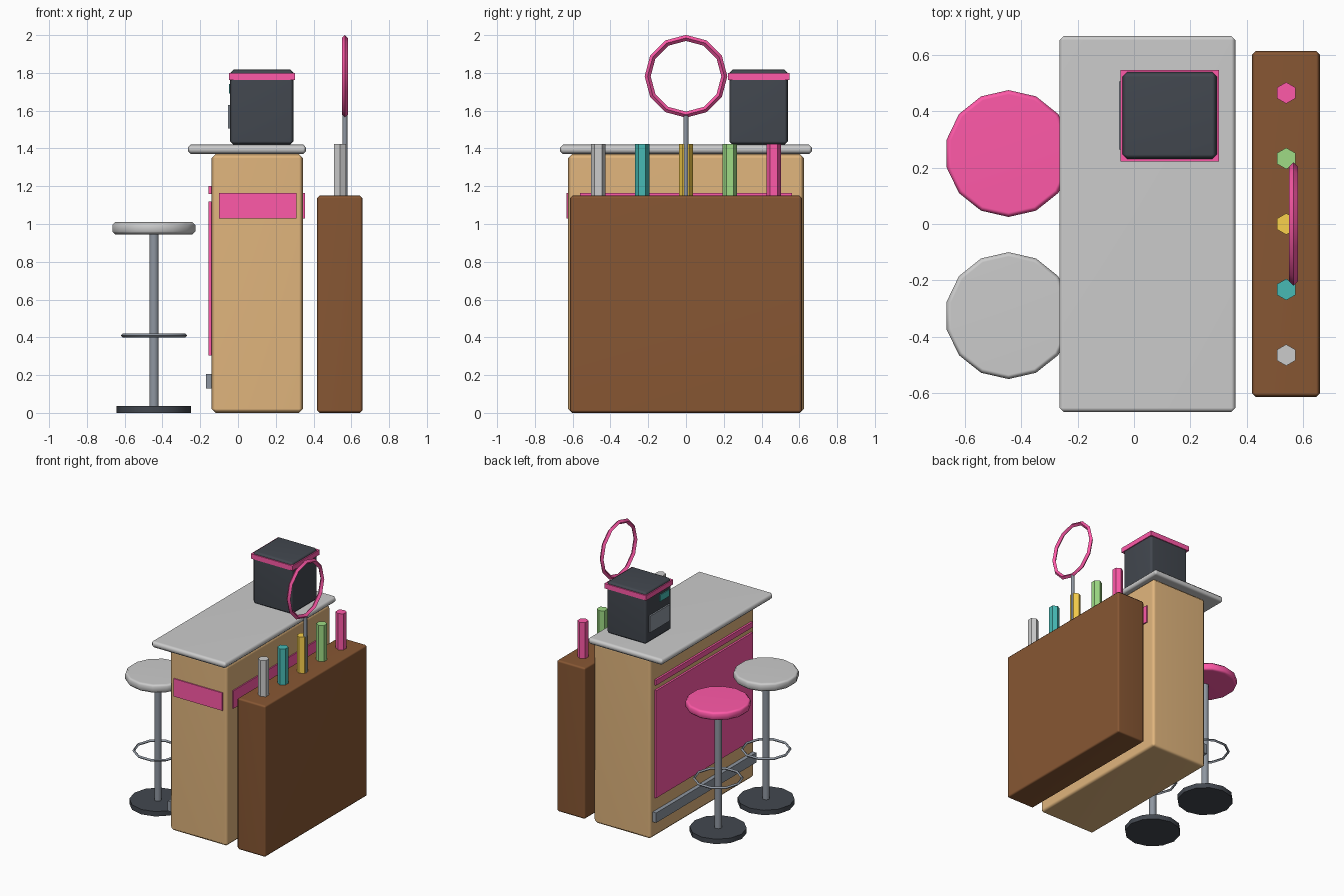
import bpy, bmesh, math
from mathutils import Matrix, Color

if "Cube" in bpy.data.objects:
    bpy.data.objects.remove(bpy.data.objects["Cube"])


def mat(name, r, g, b):
    m = bpy.data.materials.new(name)
    m.diffuse_color = (*Color((r, g, b)).from_srgb_to_scene_linear(), 1)
    m.use_nodes = True
    m.node_tree.nodes["Principled BSDF"].inputs["Base Color"].default_value = m.diffuse_color
    return m


PINK = mat("pink", 1.0, 0.35, 0.66)
TAN = mat("tan_wood", 0.88, 0.71, 0.49)
BROWN = mat("brown_wood", 0.53, 0.34, 0.20)
DARK = mat("charcoal", 0.26, 0.28, 0.31)
STEEL = mat("steel", 0.56, 0.59, 0.63)
GREEN = mat("green", 0.62, 0.86, 0.52)
YELLOW = mat("yellow", 0.98, 0.82, 0.30)
TEAL = mat("teal", 0.28, 0.73, 0.71)


def finish(name, bm, material, bevel=0):
    if bevel:
        edges = [e for e in bm.edges if e.calc_face_angle(0) > 0.8]
        bmesh.ops.bevel(bm, geom=edges, offset=bevel, segments=1, affect='EDGES')
    me = bpy.data.meshes.new(name)
    bm.to_mesh(me)
    bm.free()
    ob = bpy.data.objects.new(name, me)
    bpy.context.collection.objects.link(ob)
    if material:
        me.materials.append(material)
    # smooth small angles, keep big faces flat
    me.shade_smooth()
    me.set_sharp_from_angle(angle=math.radians(50))
    wn = ob.modifiers.new("weighted_normal", 'WEIGHTED_NORMAL')
    wn.keep_sharp = True
    return ob


def box(name, xs, ys, zs, material=None, bevel=0):
    bm = bmesh.new()
    bmesh.ops.create_cube(bm, size=1)
    for v in bm.verts:
        v.co = [lo + (c + 0.5) * (hi - lo) for c, (lo, hi) in zip(v.co, (xs, ys, zs))]
    return finish(name, bm, material, bevel)


def cyl(name, x, y, z0, z1, r, sides, material=None, bevel=0):
    # first corner of the polygon points along +y
    bm = bmesh.new()
    bmesh.ops.create_cone(bm, cap_ends=True, segments=sides, radius1=r, radius2=r,
                          depth=z1 - z0, matrix=Matrix.Translation((x, y, (z0 + z1) / 2)))
    return finish(name, bm, material, bevel)


def ring(name, loc, R, r, n, k, material, upright=False):
    bm = bmesh.new()
    rows = []
    for i in range(n):
        a = 2 * math.pi * i / n
        row = []
        for j in range(k):
            b = 2 * math.pi * j / k
            d, h = R + r * math.cos(b), r * math.sin(b)
            p = (h, d * math.sin(a), d * math.cos(a)) if upright else \
                (d * math.cos(a), d * math.sin(a), h)
            row.append(bm.verts.new([p[c] + loc[c] for c in range(3)]))
        rows.append(row)
    for i in range(n):
        for j in range(k):
            A, B, l = rows[i], rows[(i + 1) % n], (j + 1) % k
            bm.faces.new((A[j], B[j], B[l], A[l]))
    bmesh.ops.recalc_face_normals(bm, faces=bm.faces)
    return finish(name, bm, material)


# Counter body and top
box("counter_body", (-0.14, 0.345), (-0.624, 0.624), (0, 1.37), TAN, 0.022)
box("counter_top", (-0.265, 0.36), (-0.667, 0.667), (1.37, 1.42), None, 0.015)

# Pink panels and the kick rail
box("guest_panel", (-0.155, -0.13), (-0.58, 0.58), (0.305, 1.12), PINK)
box("guest_strip", (-0.155, -0.13), (-0.58, 0.58), (1.16, 1.20), PINK)
box("end_panel", (-0.10, 0.31), (-0.632, -0.61), (1.03, 1.165), PINK)
box("server_strip", (0.33, 0.354), (-0.56, 0.56), (1.03, 1.165), PINK)
box("kick_rail", (-0.17, -0.13), (-0.60, 0.60), (0.13, 0.205), STEEL)

# Back shelf with a row of bottles
box("back_shelf", (0.418, 0.66), (-0.614, 0.614), (0, 1.15), BROWN, 0.014)
for i, m in enumerate((None, TEAL, YELLOW, GREEN, PINK)):
    cyl(f"bottle_{i + 1}", 0.54, -0.465 + 0.2325 * i, 1.14, 1.424, 0.038, 6, m)

# Hoop sign on a post
cyl("hoop_post", 0.566, 0, 1.14, 1.575, 0.013, 8, STEEL)
ring("hoop", (0.566, 0, 1.782), 0.203, 0.016, 12, 4, PINK, upright=True)

# Counter machine with trim, screen and display
box("machine_body", (-0.042, 0.295), (0.229, 0.54), (1.42, 1.817), DARK, 0.018)
box("machine_trim", (-0.048, 0.302), (0.222, 0.547), (1.763, 1.80), PINK)
box("machine_panel", (-0.053, -0.03), (0.265, 0.505), (1.505, 1.63), STEEL)
box("machine_display", (-0.048, -0.03), (0.265, 0.375), (1.69, 1.74), TEAL)

# Bar stools
for i, (y, m) in enumerate(((0.25, PINK), (-0.325, None))):
    x = -0.445
    cyl(f"stool_seat_{i + 1}", x, y, 0.945, 1.01, 0.225, 14, m, 0.015)
    cyl(f"stool_pole_{i + 1}", x, y, 0.03, 0.95, 0.026, 10, STEEL)
    cyl(f"stool_base_{i + 1}", x, y, 0.0, 0.037, 0.197, 12, DARK)
    ring(f"stool_foot_ring_{i + 1}", (x, y, 0.41), 0.166, 0.01, 10, 4, STEEL)
